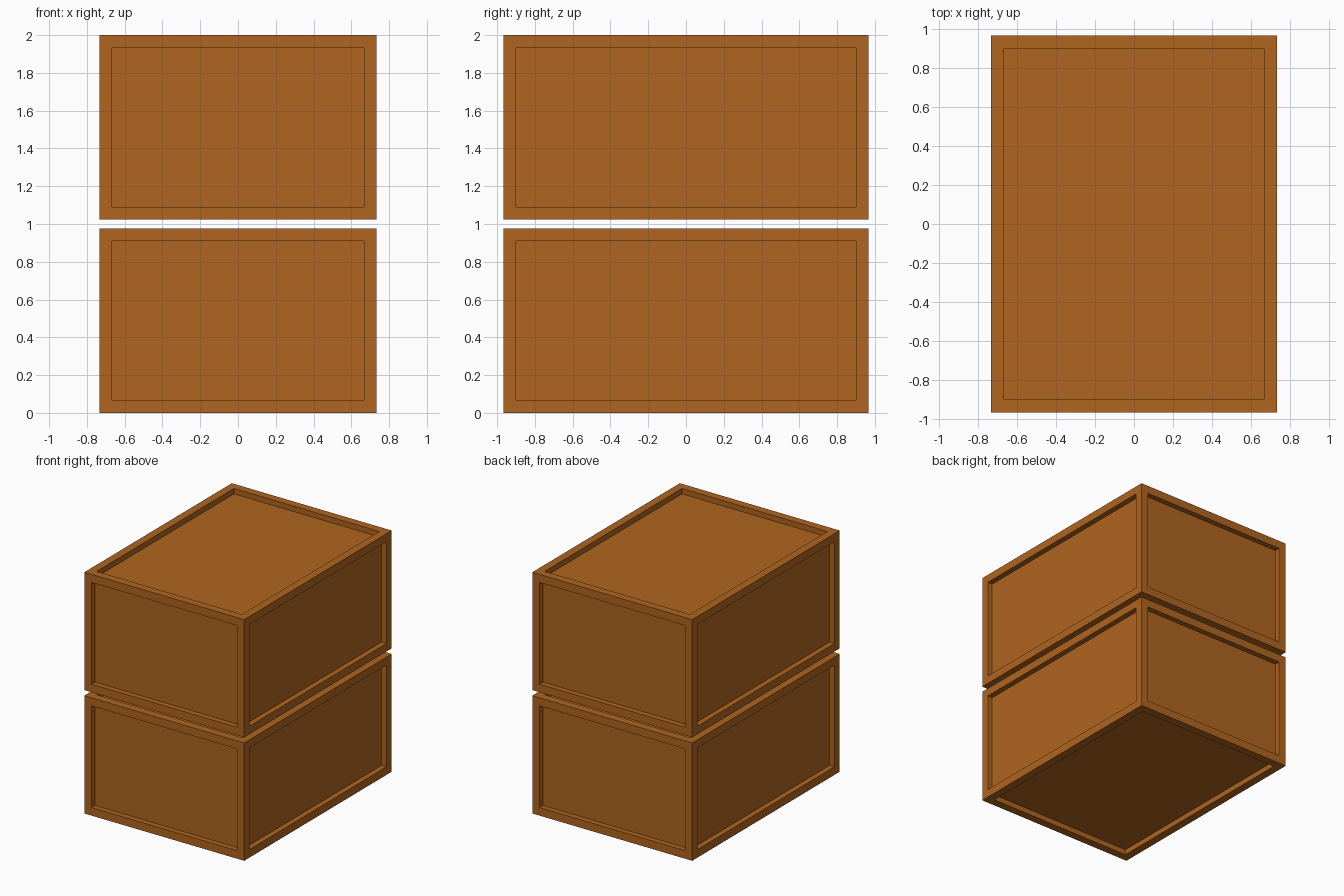
import bpy, bmesh

if "Cube" in bpy.data.objects:
    bpy.data.objects.remove(bpy.data.objects["Cube"])

W, D, H = 1.467, 1.933, 0.977   # crate size
RIM, DEPTH = 0.067, 0.045       # frame width and panel recess

wood = bpy.data.materials.new("warm_brown_wood")
wood.diffuse_color = (0.434, 0.130, 0.0144, 1)
wood.use_nodes = True
wood.node_tree.nodes["Principled BSDF"].inputs["Base Color"].default_value = wood.diffuse_color


def crate(name, z0):
    bm = bmesh.new()
    bmesh.ops.create_cube(bm, size=1)
    for v in bm.verts:
        v.co = (v.co.x * W, v.co.y * D, v.co.z * H)
    bm.normal_update()
    panels = bm.faces[:]
    # frame around each of the six sides
    bmesh.ops.inset_individual(bm, faces=panels, thickness=RIM, use_even_offset=True)
    # straight-walled recess for each panel
    bm.normal_update()
    sunk = bmesh.ops.extrude_discrete_faces(bm, faces=panels)["faces"]
    for f in sunk:
        f.normal_update()
        bmesh.ops.translate(bm, verts=f.verts[:], vec=f.normal * -DEPTH)
    bmesh.ops.recalc_face_normals(bm, faces=bm.faces[:])
    mesh = bpy.data.meshes.new(name)
    bm.to_mesh(mesh)
    bm.free()
    mesh.materials.append(wood)
    ob = bpy.data.objects.new(name, mesh)
    ob.location.z = z0 + H / 2
    bpy.context.collection.objects.link(ob)


# two stacked crates with a small gap
crate("lower_crate", 0)
crate("upper_crate", 2 - H)
